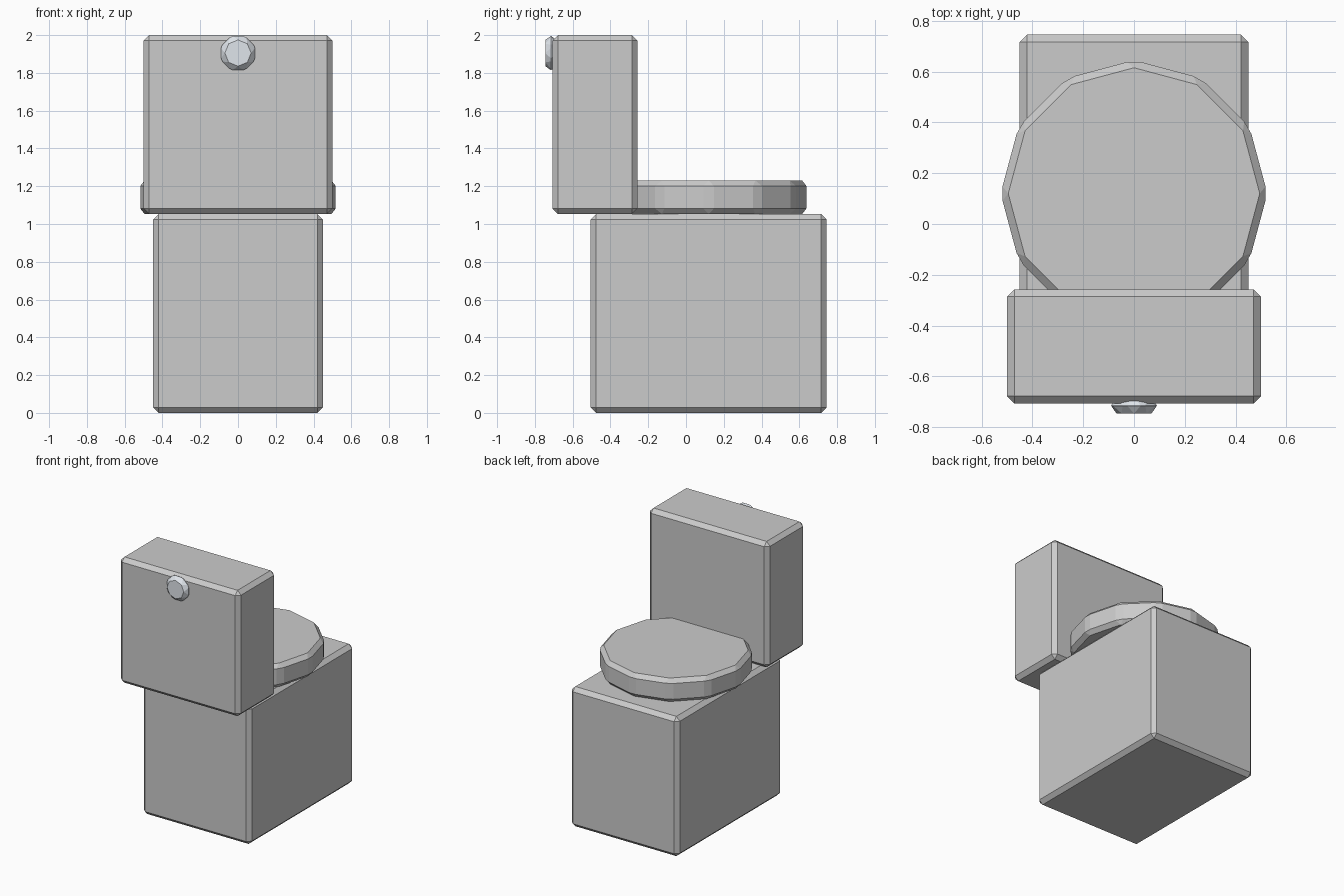
import bpy
from math import radians, pi

if "Cube" in bpy.data.objects:
    bpy.data.objects.remove(bpy.data.objects["Cube"])

BEVEL = 0.029


def finish(obj, name):
    """Name the part and chamfer every edge with a single flat facet."""
    obj.name = name
    bpy.ops.object.transform_apply(location=False, rotation=True, scale=True)
    mod = obj.modifiers.new("chamfer", 'BEVEL')
    mod.width = BEVEL
    mod.segments = 1
    mod.limit_method = 'ANGLE'
    mod.angle_limit = radians(20)
    return obj


def block(name, lo, hi):
    centre = [(a + b) / 2 for a, b in zip(lo, hi)]
    bpy.ops.mesh.primitive_cube_add(size=1, location=centre)
    obj = bpy.context.object
    obj.scale = [b - a for a, b in zip(lo, hi)]
    return finish(obj, name)


def disc(name, sides, radius, depth, centre, rotation):
    bpy.ops.mesh.primitive_cylinder_add(vertices=sides, radius=radius, depth=depth,
                                        location=centre, rotation=rotation)
    return finish(bpy.context.object, name)


# Pedestal and water tank
block("base", (-0.45, -0.505, 0), (0.45, 0.745, 1.052))
block("tank", (-0.5, -0.707, 1.053), (0.5, -0.257, 2.0))

# Twelve-sided seat lid, running into the tank
disc("seat", 12, 0.525, 0.177, (0, 0.12, 1.1415), (0, 0, 0))

# Eight-sided flush button on the tank face
button = disc("flush_button", 8, 0.101, 0.06, (0, -0.715, 1.905), (pi / 2, 0, 0))
steel = bpy.data.materials.new("button_metal")
steel.diffuse_color = (0.74, 0.78, 0.83, 1)
steel.use_nodes = True
steel.node_tree.nodes["Principled BSDF"].inputs["Base Color"].default_value = steel.diffuse_color
button.data.materials.append(steel)
